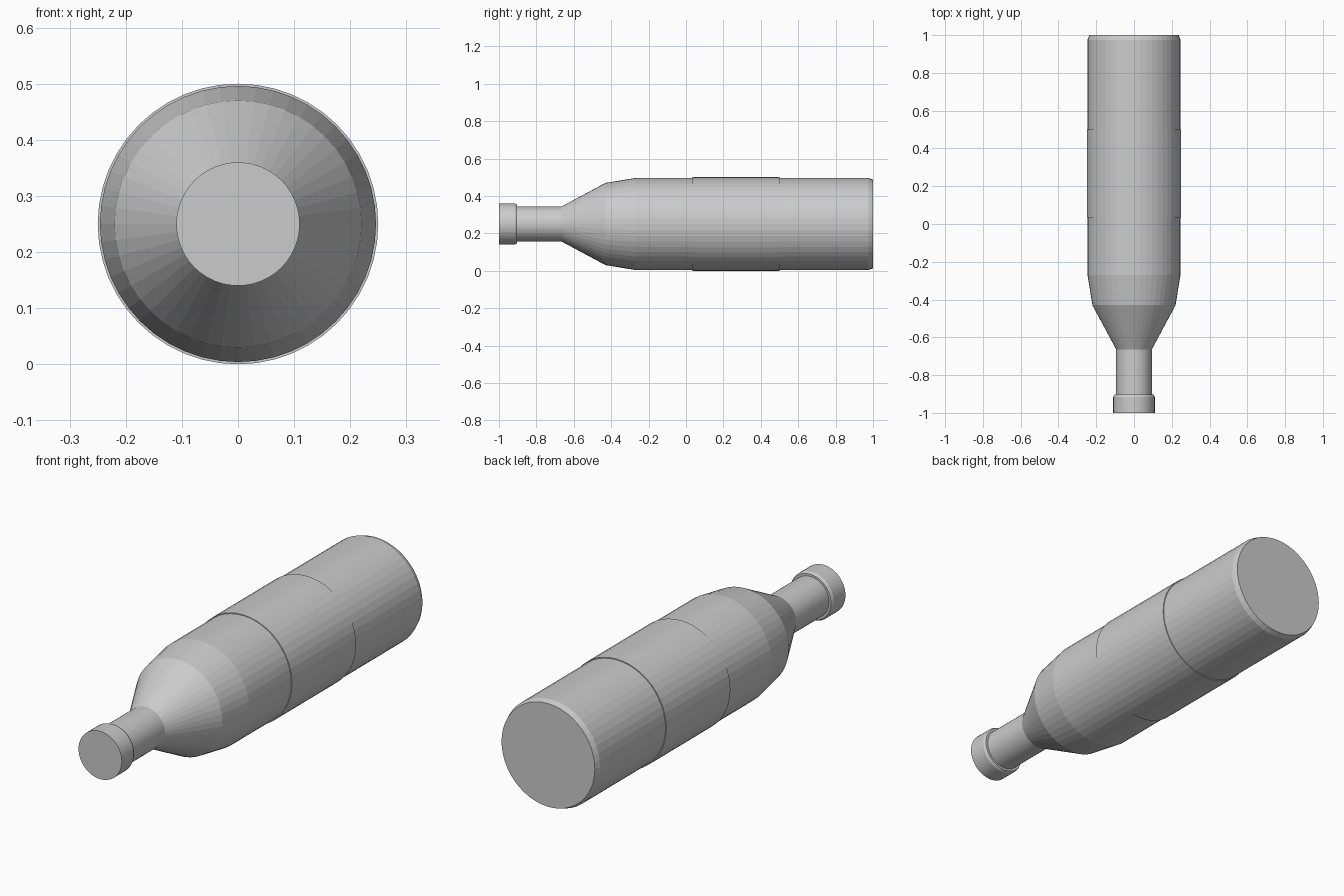
import bpy
import bmesh
from math import cos, sin, pi

SIDES = 48
AXIS_Z = 0.25

cube = bpy.data.objects.get("Cube")
if cube:
    bpy.data.objects.remove(cube, do_unlink=True)

grey = bpy.data.materials.new("bottle_grey")
grey.use_nodes = True
colour = (0.6, 0.6, 0.6, 1)
grey.diffuse_color = colour
grey.node_tree.nodes["Principled BSDF"].inputs["Base Color"].default_value = colour


def lathe(name, profile, closed=False):
    """Turn (y, radius) points around the bottle axis; cap the ends or close the loop."""
    bm = bmesh.new()
    rings = []
    for y, r in profile:
        angles = [2 * pi * i / SIDES for i in range(SIDES)]
        rings.append([bm.verts.new((r * sin(a), y, AXIS_Z + r * cos(a))) for a in angles])
    pairs = list(zip(rings, rings[1:]))
    if closed:
        pairs.append((rings[-1], rings[0]))
    else:
        bm.faces.new(rings[0])
        bm.faces.new(rings[-1])
    for a, b in pairs:
        for i in range(SIDES):
            j = (i + 1) % SIDES
            bm.faces.new((a[i], a[j], b[j], b[i]))
    bmesh.ops.recalc_face_normals(bm, faces=bm.faces)
    mesh = bpy.data.meshes.new(name)
    bm.to_mesh(mesh)
    bm.free()
    mesh.materials.append(grey)
    obj = bpy.data.objects.new(name, mesh)
    bpy.context.collection.objects.link(obj)
    return obj


# Bottle: lip, neck, two-step shoulder, straight body and bevelled base
lathe("bottle", [
    (-1.0, 0.11), (-0.915, 0.11), (-0.903, 0.104), (-0.903, 0.094),
    (-0.665, 0.094), (-0.43, 0.22), (-0.27, 0.246),
    (0.975, 0.246), (1.0, 0.237),
])

# Label: thin sleeve around the body
lathe("label", [(0.035, 0.244), (0.035, 0.25), (0.5, 0.25), (0.5, 0.244)], closed=True)
